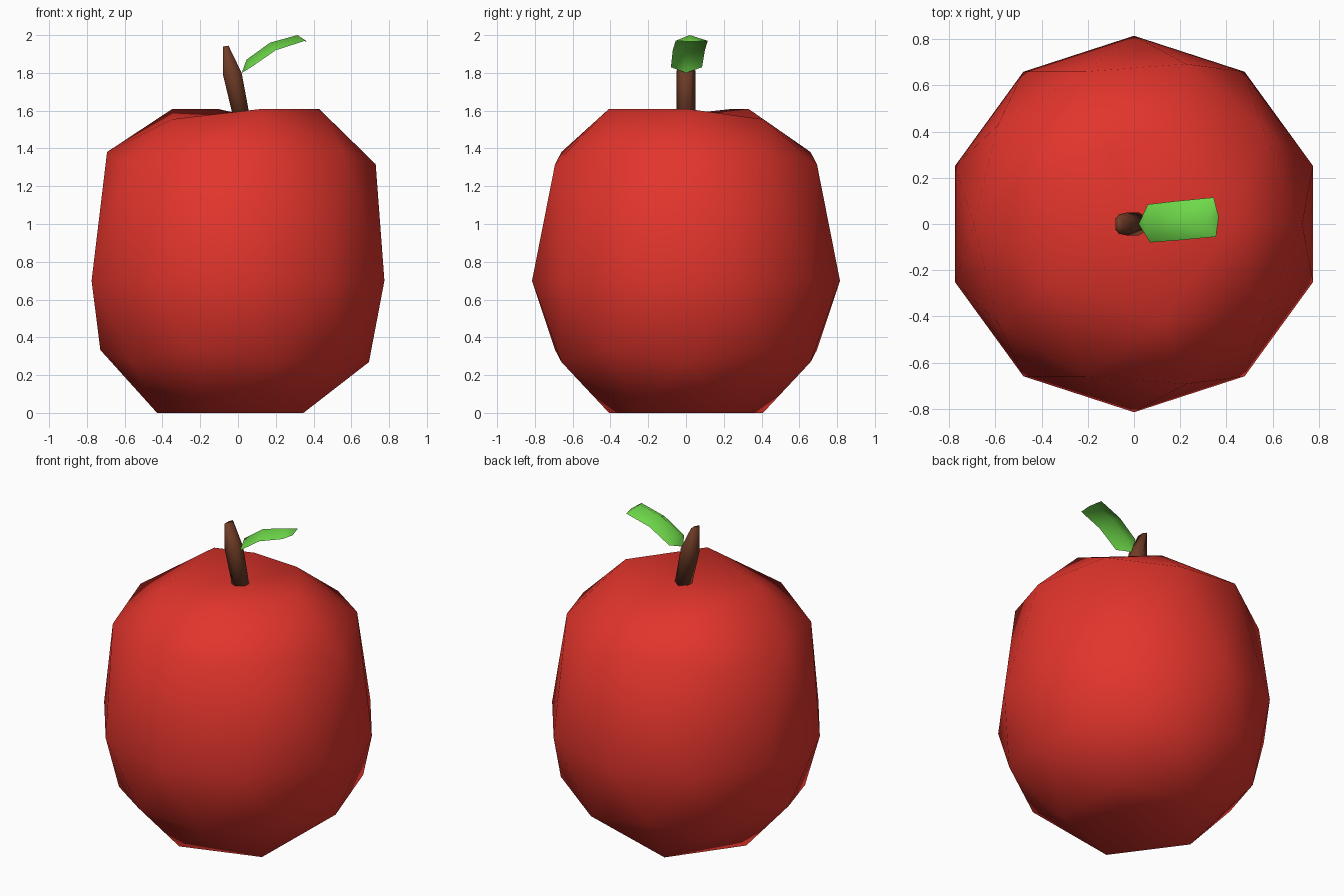
import bpy, bmesh, math
from mathutils import Vector

if "Cube" in bpy.data.objects:
    bpy.data.objects.remove(bpy.data.objects["Cube"])


def make_object(name, bm, color, angle=None):
    bmesh.ops.recalc_face_normals(bm, faces=bm.faces)
    for f in bm.faces:
        f.smooth = True
    mesh = bpy.data.meshes.new(name)
    bm.to_mesh(mesh)
    bm.free()
    obj = bpy.data.objects.new(name, mesh)
    bpy.context.collection.objects.link(obj)
    mat = bpy.data.materials.new(name + "_color")
    mat.diffuse_color = color
    mat.use_nodes = True
    mat.node_tree.nodes["Principled BSDF"].inputs["Base Color"].default_value = mat.diffuse_color
    mesh.materials.append(mat)
    return obj


# Apple body: icosphere with a stretched upper half and dented poles
bm = bmesh.new()
bmesh.ops.create_icosphere(bm, subdivisions=2, radius=1.0)
top_ring, top_pole = {}, None
for v in bm.verts:
    x, y, z = v.co
    deg = round(math.degrees(math.atan2(y, x)))
    height = 0.70 + 0.82 * z + (0.25 if z > 0.1 else 0)
    if z > 0.95:
        height, top_pole = 1.57, v
    elif z > 0.8:
        height = 1.555 if deg in (72, -144) else 1.61
        top_ring[deg] = v
    elif z < -0.95:
        height = 0.03
    elif z < -0.8:
        height = 0.0
    v.co = (x * 0.815, y * 0.815, height)

# Raised extra point on the back rim
rim_edge = bm.edges.get((top_ring[72], top_ring[144]))
_, rim_mid = bmesh.utils.edge_split(rim_edge, top_ring[72], 0.5)
rim_mid.co = (-0.11, 0.33, 1.61)
for f in list(rim_mid.link_faces):
    opposite = max(f.verts, key=lambda w: (w.co - rim_mid.co).length
                   if w not in (top_ring[72], top_ring[144]) else -1)
    bmesh.utils.face_split(f, rim_mid, opposite)
make_object("apple_body", bm, (0.76, 0.035, 0.025, 1))

# Stem: six-sided leaning loft, pinched at the top
bm = bmesh.new()
rings = []
# centre x, centre z, radius x, radius y, slope of the ring
for cx, cz, rx, ry, tilt in [(0.02, 1.56, 0.05, 0.05, 0.1),
                             (-0.03, 1.795, 0.057, 0.05, 0.1),
                             (-0.065, 1.942, 0.017, 0.042, 0.15)]:
    ring = []
    for i in range(6):
        a = math.radians(30 + 60 * i)
        dx = rx * math.cos(a)
        ring.append(bm.verts.new((cx + dx, ry * math.sin(a), cz + tilt * dx)))
    rings.append(ring)
for lo, hi in zip(rings, rings[1:]):
    for i in range(6):
        j = (i + 1) % 6
        bm.faces.new((lo[i], lo[j], hi[j], hi[i]))
bm.faces.new(rings[0][::-1])
bm.faces.new(rings[-1])
make_object("stem", bm, (0.16, 0.045, 0.02, 1))

# Leaf: arched strip, pointed at the stem and blunt at the end
bm = bmesh.new()
rows = [[bm.verts.new(p) for p in row] for row in (
    [(0.06, 0.085, 1.83), (0.045, 0.0, 1.87), (0.07, -0.08, 1.83)],
    [(0.19, 0.10, 1.92), (0.17, 0.01, 1.96), (0.20, -0.07, 1.92)],
    [(0.345, 0.115, 1.97), (0.315, 0.02, 2.0), (0.355, -0.055, 1.97)])]
base = bm.verts.new((0.02, 0.0, 1.80))
end = bm.verts.new((0.367, 0.03, 1.965))
for r0, r1 in zip(rows, rows[1:]):
    for i in range(2):
        bm.faces.new((r0[i], r0[i + 1], r1[i + 1], r1[i]))
for i in range(2):
    bm.faces.new((base, rows[0][i + 1], rows[0][i]))
    bm.faces.new((end, rows[2][i], rows[2][i + 1]))
bmesh.ops.recalc_face_normals(bm, faces=bm.faces)
bm.normal_update()
if sum(f.normal.z for f in bm.faces) < 0:
    bmesh.ops.reverse_faces(bm, faces=bm.faces)
leaf = make_object("leaf", bm, (0.16, 0.70, 0.07, 1))
if sum(p.normal.z for p in leaf.data.polygons) < 0:
    leaf.data.flip_normals()
